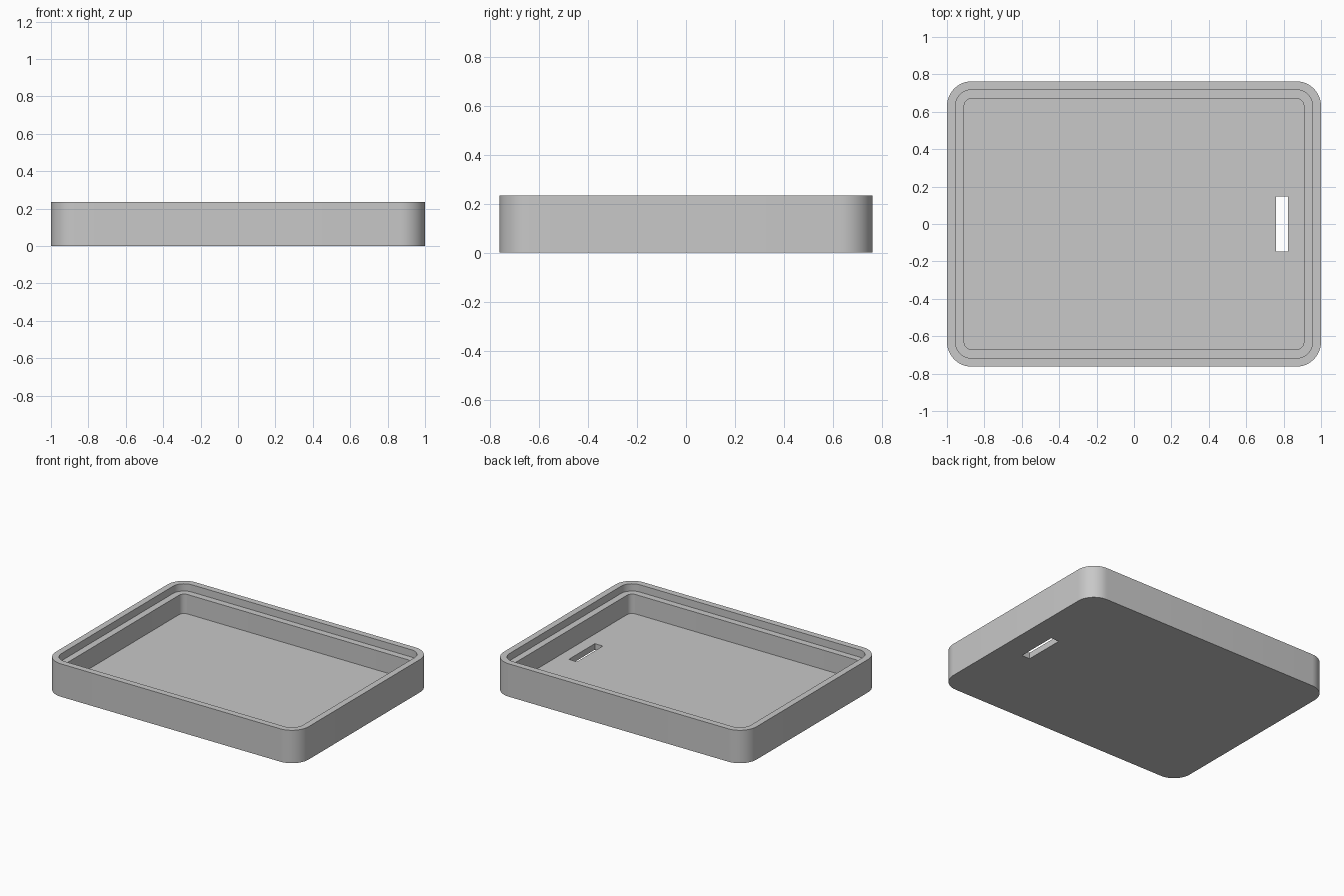
import bpy
import bmesh
from math import sin, cos, pi, radians

cube = bpy.data.objects.get("Cube")
if cube:
    bpy.data.objects.remove(cube, do_unlink=True)

HALF_X, HALF_Y, RADIUS = 1.0, 0.7625, 0.132
HEIGHT, LEDGE, FLOOR = 0.235, 0.183, 0.044
CORNER_STEPS = 12

bm = bmesh.new()


def rounded_ring(inset, z):
    """Closed rounded-rectangle loop, inset from the outer outline."""
    r = RADIUS - inset
    verts = []
    for k, (sx, sy) in enumerate([(1, 1), (-1, 1), (-1, -1), (1, -1)]):
        for i in range(CORNER_STEPS + 1):
            a = (k + i / CORNER_STEPS) * pi / 2
            verts.append(bm.verts.new((sx * (HALF_X - RADIUS) + r * cos(a),
                                       sy * (HALF_Y - RADIUS) + r * sin(a), z)))
    return verts


def slot_ring(z):
    return [bm.verts.new((x, y, z)) for x, y in
            [(0.76, -0.147), (0.824, -0.147), (0.824, 0.147), (0.76, 0.147)]]


def bridge(a, b):
    n = len(a)
    for i in range(n):
        j = (i + 1) % n
        bm.faces.new((a[i], a[j], b[j], b[i]))


def loop_edges(ring):
    return [bm.edges.get((ring[i - 1], ring[i])) for i in range(len(ring))]


# Outer wall, rim, stepped ledge and inner wall
rings = [rounded_ring(inset, z) for inset, z in
         [(0, 0), (0, HEIGHT), (0.045, HEIGHT), (0.045, LEDGE),
          (0.092, LEDGE), (0.092, FLOOR)]]
for lower, upper in zip(rings, rings[1:]):
    bridge(lower, upper)

# Slot walls through the floor
slot_bottom, slot_top = slot_ring(0), slot_ring(FLOOR)
bridge(slot_bottom, slot_top)

# Underside and floor, each with the slot opening
for ring, slot in ((rings[0], slot_bottom), (rings[-1], slot_top)):
    bmesh.ops.triangle_fill(bm, edges=loop_edges(ring) + loop_edges(slot),
                            use_beauty=True)
bmesh.ops.recalc_face_normals(bm, faces=bm.faces[:])

mesh = bpy.data.meshes.new("tray")
bm.to_mesh(mesh)
bm.free()
tray = bpy.data.objects.new("tray", mesh)
bpy.context.collection.objects.link(tray)

# Plain grey
grey = bpy.data.materials.new("light_grey")
grey.use_nodes = True
colour = (0.58, 0.58, 0.58, 1)
grey.diffuse_color = colour
grey.node_tree.nodes["Principled BSDF"].inputs["Base Color"].default_value = colour
mesh.materials.append(grey)

# Smooth corners, sharp rims
bpy.ops.object.select_all(action='DESELECT')
tray.select_set(True)
bpy.context.view_layer.objects.active = tray
bpy.ops.object.shade_smooth_by_angle(angle=radians(30))
